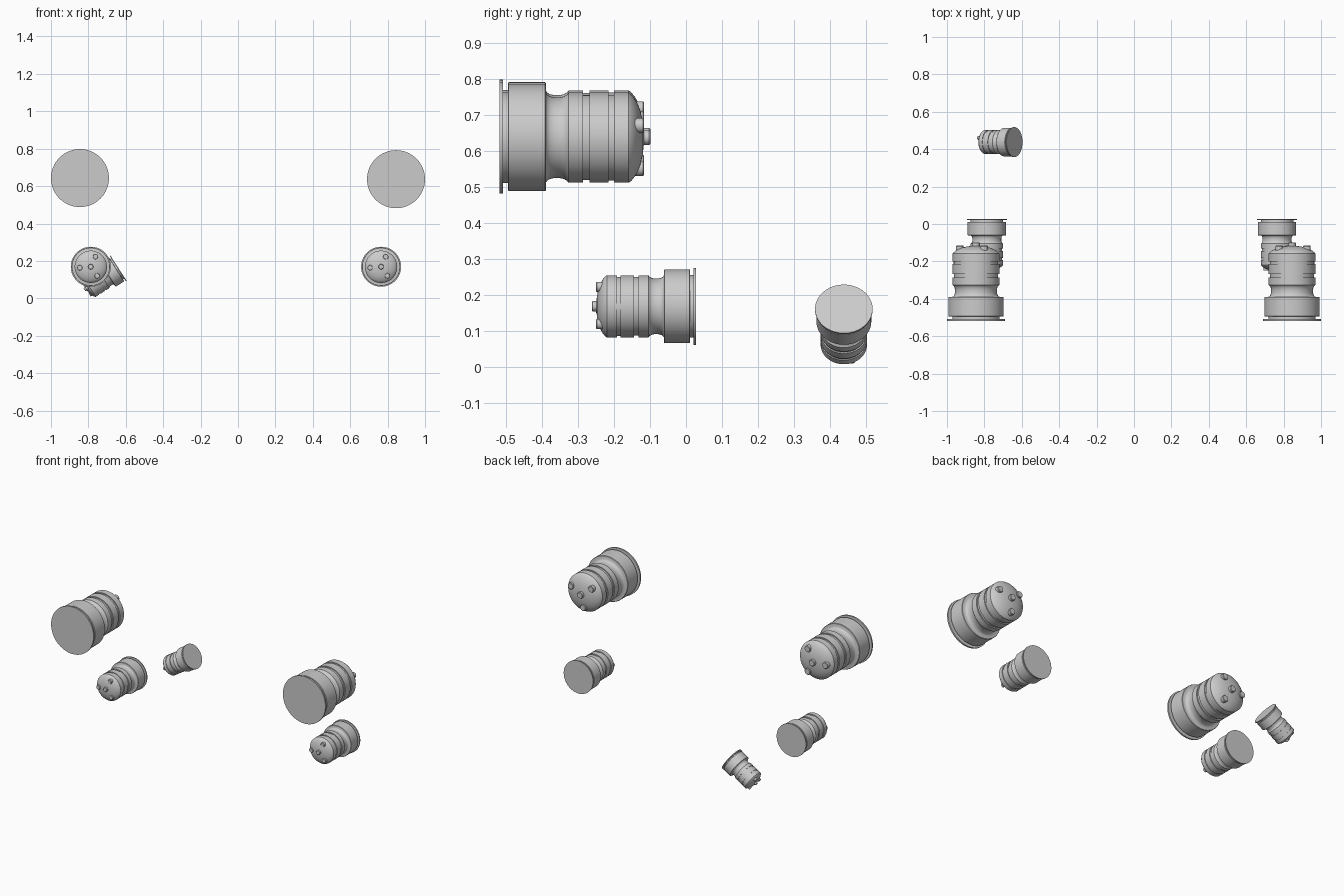
import bpy
from math import pi, sin, cos, radians
from mathutils import Matrix, Vector

if "Cube" in bpy.data.objects:
    bpy.data.objects.remove(bpy.data.objects["Cube"])

# Canister profile in full size: (distance from flange face, radius)
PROFILE = [
    (0, 0), (0, .155), (.010, .155), (.010, .126), (.024, .126),      # flange and neck
    (.024, .145), (.026, .148), (.127, .148), (.129, .146), (.129, .125),  # wide collar
    (.133, .119), (.141, .1145), (.152, .112), (.168, .112), (.179, .1145),  # waist
    (.187, .119), (.192, .125), (.232, .125), (.232, .118),            # first band
    (.250, .118), (.250, .125), (.303, .125), (.303, .119),            # second band
    (.318, .119), (.318, .125), (.359, .125),                        # third band
    (.366, .120), (.375, .109), (.384, .094), (.392, .073),            # domed end
    (.398, .046), (.401, .020), (.401, 0)]
STUD = [(0, 0), (0, .0205), (.050, .0205), (.053, .018), (.053, 0)]


def lathe(name, profile, matrix, segments):
    """Revolve a (height, radius) profile about local z."""
    verts, faces, rings = [], [], []
    for h, r in profile:
        n = segments if r > 0 else 1
        rings.append((len(verts), n))
        verts += [(r * cos(2 * pi * i / n), r * sin(2 * pi * i / n), h) for i in range(n)]
    for (a, na), (b, nb) in zip(rings, rings[1:]):
        for i in range(segments):
            j = (i + 1) % segments
            if na == 1:
                faces.append((a, b + j, b + i))
            elif nb == 1:
                faces.append((a + i, a + j, b))
            else:
                faces.append((a + i, a + j, b + j, b + i))
    mesh = bpy.data.meshes.new(name)
    mesh.from_pydata(verts, [], faces)
    obj = bpy.data.objects.new(name, mesh)
    obj.matrix_world = matrix
    bpy.context.collection.objects.link(obj)
    bpy.ops.object.select_all(action='DESELECT')
    obj.select_set(True)
    bpy.context.view_layer.objects.active = obj
    bpy.ops.object.shade_smooth_by_angle(angle=radians(35))


def canister(name, flange, axis, side, size, turn):
    """Body plus one centre stud and three studs round the domed end."""
    z = Vector(axis).normalized()
    x = Vector(side).normalized()
    y = z.cross(x)
    rot = Matrix((x, y, z)).transposed().to_4x4()
    base = Matrix.Translation(flange) @ rot @ Matrix.Scale(size, 4)
    lathe(name + "_body", PROFILE, base, 64)
    lathe(name + "_centre_stud", STUD, base @ Matrix.Translation((0, 0, .366)), 20)
    for k in range(3):
        a = radians(turn + 120 * k)
        at = Matrix.Translation((.086 * cos(a), .086 * sin(a), .349))
        lathe(f"{name}_outer_stud_{k + 1}", STUD, base @ at, 20)


# Large pair, flanges to the front
canister("large_left", (-.845, -.518, .643), (0, 1, 0), (-1, 0, 0), 1, 0)
canister("large_right", (.845, -.518, .637), (0, 1, 0), (-1, 0, 0), 1, 37)

# Medium pair, flanges to the back
canister("medium_left", (-.787, .028, .169), (0, -1, 0), (1, 0, 0), .69, 65)
canister("medium_right", (.765, .028, .169), (0, -1, 0), (1, 0, 0), .69, 65)

# Small one at the back, tilted nose down
t = radians(32.5)
canister("small_tilted", (-.639, .438, .162), (-cos(t), 0, -sin(t)), (0, 1, 0), .515, 60)
